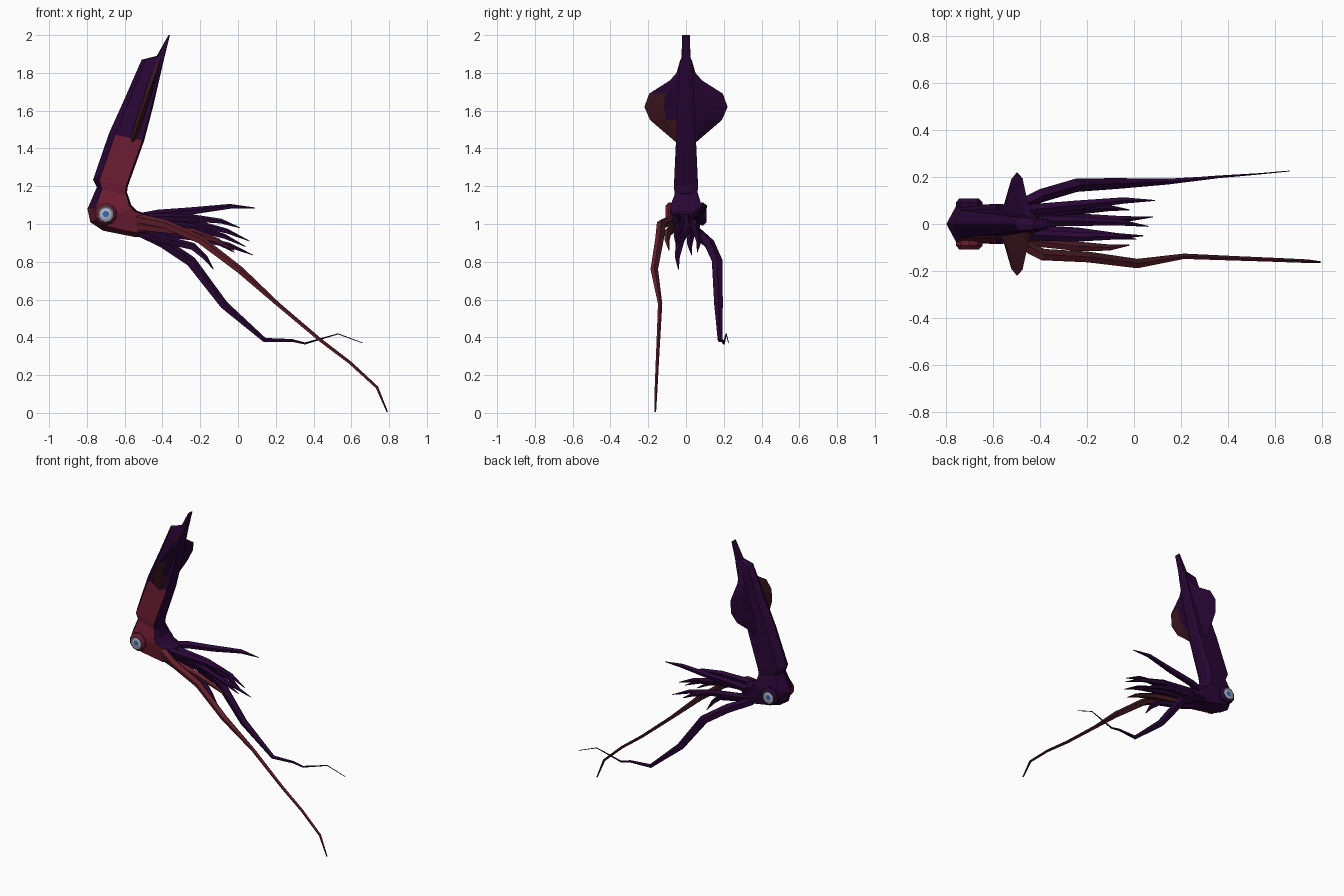
import bpy, bmesh, math
from mathutils import Vector

COLOURS = {
    "red": (0.145, 0.012, 0.030, 1),
    "purple": (0.022, 0.002, 0.036, 1),
    "brown_red": (0.054, 0.010, 0.016, 1),
    "tentacle_red": (0.125, 0.014, 0.025, 1),
    "eye_white": (0.45, 0.48, 0.56, 1),
    "eye_grey": (0.16, 0.17, 0.24, 1),
    "eye_blue": (0.04, 0.14, 0.45, 1),
}
NAMES = list(COLOURS)
MATS = []
for n, c in COLOURS.items():
    m = bpy.data.materials.new(n)
    m.diffuse_color = c
    MATS.append(m)


def loft(name, rings, rule):
    """Skin a list of equal-sized rings, cap both ends, colour faces by rule(centre, normal)."""
    bm = bmesh.new()
    vs = [[bm.verts.new(p) for p in r] for r in rings]
    k = len(rings[0])
    for a, b in zip(vs, vs[1:]):
        for i in range(k):
            j = (i + 1) % k
            bm.faces.new((a[i], a[j], b[j], b[i]))
    bm.faces.new(vs[0])
    bm.faces.new(vs[-1])
    bmesh.ops.recalc_face_normals(bm, faces=bm.faces)
    bm.normal_update()
    for f in bm.faces:
        f.material_index = NAMES.index(rule(f.calc_center_median(), f.normal))
    me = bpy.data.meshes.new(name)
    bm.to_mesh(me)
    bm.free()
    for m in MATS:
        me.materials.append(m)
    ob = bpy.data.objects.new(name, me)
    bpy.context.collection.objects.link(ob)
    return ob


def tube(name, pts, radii, rule, sides=5):
    """Tapered limb along a path."""
    pts = [Vector(p) for p in pts]
    rings = []
    for i, p in enumerate(pts):
        t = (pts[min(i + 1, len(pts) - 1)] - pts[max(i - 1, 0)]).normalized()
        u = t.cross(Vector((0, 1, 0))).normalized()
        v = u.cross(t)
        rings.append([p + radii[i] * (math.cos(a) * u + math.sin(a) * v)
                      for a in (2 * math.pi * k / sides for k in range(sides))])
    return loft(name, rings, rule)


def all_purple(c, n):
    return "purple"


def red_limb(c, n):
    """Red towards the front, browner on the upper and inner faces."""
    return "tentacle_red" if n.y < -0.3 else "brown_red"


# Mantle and head: rings between an outer (back) and inner (front) profile point
SECTION = [(-1, 0), (-0.65, 0.92), (0.9, 1), (1, 0.5), (1, -0.5), (0.9, -1), (-0.65, -0.92)]


def section(ax, az, bx, bz, w):
    mid, half = Vector((ax + bx, 0, az + bz)) / 2, Vector((bx - ax, 0, bz - az)) / 2
    return [mid + half * u + Vector((0, w * v, 0)) for u, v in SECTION]


mantle = [
    (-0.368, 2.0, -0.360, 2.0, 0.020),
    (-0.430, 1.89, -0.390, 1.88, 0.024),
    (-0.510, 1.87, -0.397, 1.85, 0.032),
    (-0.606, 1.65, -0.450, 1.62, 0.045),
    (-0.683, 1.480, -0.497, 1.44, 0.053),
    (-0.767, 1.235, -0.583, 1.20, 0.064),
    (-0.745, 1.19, -0.590, 1.15, 0.060),
]
head = [
    (-0.745, 1.20, -0.585, 1.16, 0.058),
    (-0.797, 1.08, -0.565, 1.10, 0.082),
    (-0.782, 1.01, -0.550, 1.085, 0.086),
    (-0.715, 0.965, -0.535, 1.070, 0.080),
    (-0.540, 0.930, -0.505, 1.060, 0.070),
    (-0.470, 0.940, -0.460, 1.050, 0.058),
]
loft("mantle", [section(*s) for s in mantle],
     lambda c, n: "red" if n.y < -0.75 and c.z < 1.45 else "purple")


def head_rule(c, n):
    limit = -0.25 if c.z < 1.1 and n.z < 0.1 else -0.75
    return "red" if n.y < limit and c.x < -0.5 else "purple"


loft("head", [section(*s) for s in head], head_rule)

# Fins: thin wedges along the upper mantle, with a middle column for the colour split
FIN = [(1.87, 0.03), (1.80, 0.05), (1.76, 0.085), (1.69, 0.195), (1.62, 0.22), (1.55, 0.19), (1.43, 0.05)]
for side, label in ((-1, "right"), (1, "left")):
    rings = []
    for z, y in FIN:
        x = -0.562 + 0.34 * (z - 1.43)
        m = (0.02 + y) / 2
        rings.append([(x - 0.024, side * 0.02, z), (x - 0.016, side * m, z), (x, side * y, z),
                      (x + 0.013, side * m, z), (x + 0.020, side * 0.02, z)])

    def fin_rule(c, n, side=side):
        lower_outer = c.z < 1.66 and abs(c.y) > 0.075 or c.z < 1.5
        return "brown_red" if side < 0 and (n.x < 0 or lower_outer) else "purple"
    loft(label + "_fin", rings, fin_rule)

# Eyes: raised rim, grey and white rings and a blue pupil
EYE = [(0.058, 0.045), (0.060, 0.092), (0.044, 0.108), (0.032, 0.104), (0.017, 0.107)]
for side, rim in ((-1, "red"), (1, "purple")):
    rings = [[(-0.70 + r * math.cos(a), side * y, 1.053 + r * math.sin(a))
              for a in (math.pi * (k + 0.5) / 5 for k in range(10))] for r, y in EYE]

    def eye_rule(c, n, rim=rim):
        d = math.hypot(c.x + 0.70, c.z - 1.053)
        if abs(c.y) < 0.102 or d > 0.041:
            return rim
        return "eye_blue" if d < 0.01 else "eye_white" if d < 0.028 else "eye_grey"
    loft("right_eye" if side < 0 else "left_eye", rings, eye_rule)

# Eight short arms: base (y, z), middle (y, z), tip (x, y, z)
ARMS = [
    ((0.045, 1.03), (0.080, 1.068), (0.09, 0.100, 1.085)),
    ((0.020, 0.97), (0.025, 0.930), (0.08, 0.030, 0.835)),
    ((0.012, 1.03), (0.012, 1.005), (0.06, -0.010, 0.910)),
    ((-0.025, 1.03), (-0.035, 0.980), (0.04, -0.050, 0.880)),
    ((-0.040, 1.03), (-0.055, 1.030), (0.01, -0.065, 0.980)),
    ((-0.050, 0.99), (-0.095, 0.955), (-0.02, -0.090, 0.860)),
    ((0.045, 0.98), (0.060, 0.945), (-0.02, 0.060, 0.850)),
    ((-0.020, 0.96), (-0.035, 0.880), (-0.13, -0.040, 0.760)),
]
for i, (b, m, t) in enumerate(ARMS):
    tip = Vector(t)
    mid = Vector((-0.24, m[0], m[1]))
    bend = mid.lerp(tip, 0.6) + Vector((0, 0.008 * (-1) ** i, 0.014))
    path = [(-0.53, b[0], b[1]), (-0.42, (b[0] + m[0]) / 2, (b[1] + m[1]) / 2 + 0.003), mid, bend, tip]
    tube("arm_%d" % (i + 1), path, [0.026, 0.024, 0.021, 0.014, 0.002],
         red_limb if i == 5 else all_purple)

# Two long tentacles
tube("right_tentacle",
     [(-0.54, -0.050, 1.03), (-0.39, -0.130, 1.00), (-0.20, -0.140, 0.915), (0.01, -0.168, 0.755),
      (0.21, -0.137, 0.575), (0.434, -0.146, 0.386), (0.593, -0.152, 0.265),
      (0.735, -0.158, 0.135), (0.79, -0.162, 0.005)],
     [0.028, 0.026, 0.024, 0.021, 0.012, 0.010, 0.009, 0.008, 0.004], red_limb)
tube("left_tentacle",
     [(-0.54, 0.050, 0.965), (-0.40, 0.120, 0.90), (-0.25, 0.165, 0.80), (-0.075, 0.172, 0.57),
      (0.14, 0.180, 0.385), (0.285, 0.193, 0.383), (0.355, 0.200, 0.367),
      (0.53, 0.213, 0.418), (0.66, 0.225, 0.37)],
     [0.028, 0.030, 0.030, 0.024, 0.013, 0.008, 0.006, 0.003, 0.002], all_purple)
